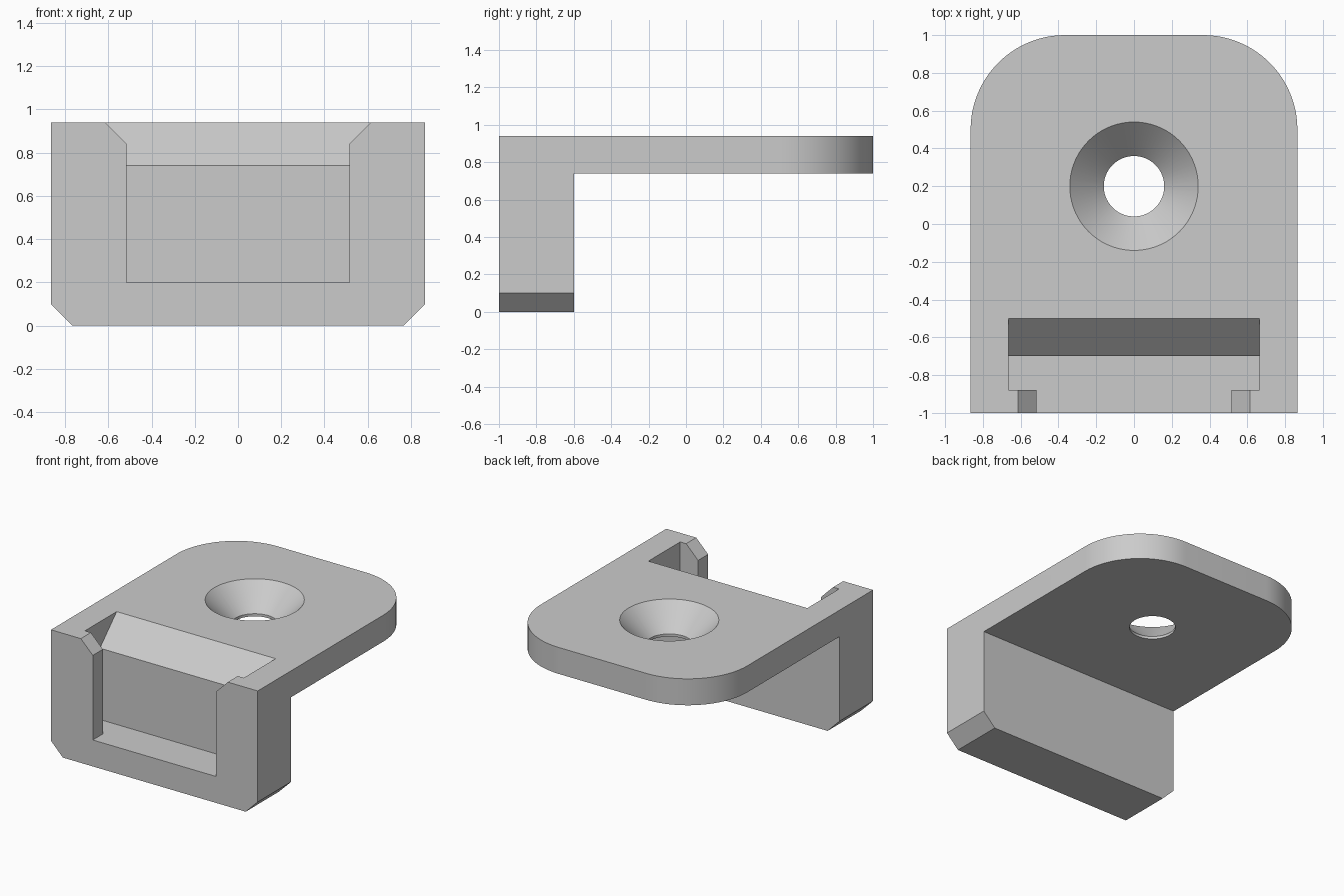
import bpy
import bmesh
import math

cube = bpy.data.objects.get("Cube")
if cube:
    bpy.data.objects.remove(cube, do_unlink=True)

HALF_W, TOP, FLOOR = 0.865, 0.94, 0.2

grey = bpy.data.materials.new("Mid Grey")
grey.use_nodes = True
colour = (0.6, 0.6, 0.6, 1)
grey.diffuse_color = colour
grey.node_tree.nodes["Principled BSDF"].inputs["Base Color"].default_value = colour


def finish(name, bm):
    bmesh.ops.recalc_face_normals(bm, faces=bm.faces)
    mesh = bpy.data.meshes.new(name)
    bm.to_mesh(mesh)
    bm.free()
    mesh.materials.append(grey)
    obj = bpy.data.objects.new(name, mesh)
    bpy.context.collection.objects.link(obj)
    return obj


def prism(points, direction):
    """Extrude a closed outline of 3D points along a direction."""
    bm = bmesh.new()
    face = bm.faces.new([bm.verts.new(p) for p in points])
    new = bmesh.ops.extrude_face_region(bm, geom=[face])["geom"]
    bmesh.ops.translate(bm, vec=direction,
                        verts=[v for v in new if isinstance(v, bmesh.types.BMVert)])
    return bm


def bevel_where(bm, rule, offset, segments):
    edges = [e for e in bm.edges if all(rule(v.co) for v in e.verts)
             and abs(e.verts[0].co.x - e.verts[1].co.x) < 1e-4]
    bmesh.ops.bevel(bm, geom=edges, offset=offset, segments=segments,
                    profile=0.5, affect='EDGES')


# Bracket: L-shaped side profile with rounded rear corners and chamfered foot
side = [(-1, 0), (-0.6, 0), (-0.6, 0.74), (1, 0.74), (1, TOP), (-1, TOP)]
bm = prism([(-HALF_W, y, z) for y, z in side], (2 * HALF_W, 0, 0))
bevel_where(bm, lambda c: c.y > 0.99, 0.5, 24)
bevel_where(bm, lambda c: c.z < 0.01, 0.1, 1)
bracket = finish("bracket", bm)

# Pocket behind the front lip, with a sloped lead-in at the back
pocket = [(-0.88, FLOOR), (-0.7, FLOOR), (-0.7, 0.74), (-0.46, 0.98), (-0.88, 0.98)]
cutters = [finish("pocket_cutter",
                  prism([(-0.665, y, z) for y, z in pocket], (1.33, 0, 0)))]

# Window in the front lip, flaring outward at the top
half = [(0.515, FLOOR), (0.515, 0.84), (0.655, 0.98)]
window = half + [(-x, z) for x, z in reversed(half)]
cutters.append(finish("window_cutter",
                      prism([(x, -1.1, z) for x, z in window], (0, 0.3, 0))))

# Countersunk screw hole, revolved from its half profile
bm = bmesh.new()
profile = [(0, 0.7), (0.16, 0.7), (0.16, 0.76), (0.38, 0.98), (0, 0.98)]
verts = [bm.verts.new((r, 0.2, z)) for r, z in profile]
edges = [bm.edges.new(pair) for pair in zip(verts, verts[1:])]
bmesh.ops.spin(bm, geom=verts + edges, cent=(0, 0.2, 0), axis=(0, 0, 1),
               angle=math.tau, steps=72)
bmesh.ops.remove_doubles(bm, verts=bm.verts, dist=1e-4)
cutters.append(finish("screw_hole_cutter", bm))

# Cut everything out of the bracket
bpy.ops.object.select_all(action='DESELECT')
bpy.context.view_layer.objects.active = bracket
bracket.select_set(True)
for cutter in cutters:
    mod = bracket.modifiers.new(cutter.name, 'BOOLEAN')
    mod.operation = 'DIFFERENCE'
    mod.solver = 'EXACT'
    mod.object = cutter
    bpy.ops.object.modifier_apply(modifier=mod.name)
    bpy.data.objects.remove(cutter, do_unlink=True)

bpy.ops.object.shade_smooth_by_angle(angle=math.radians(30))
